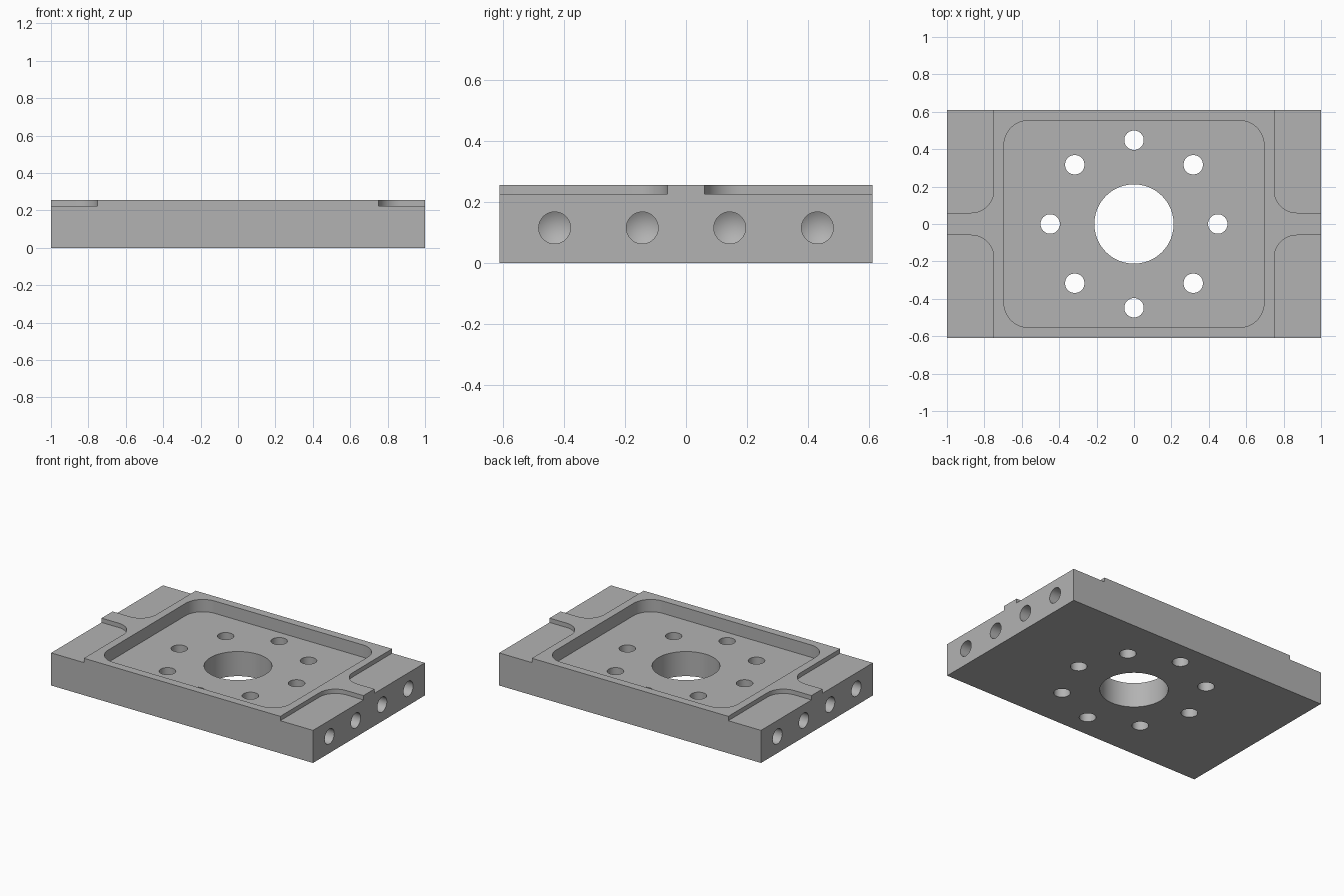
import bpy, bmesh, math

if "Cube" in bpy.data.objects:
    bpy.data.objects.remove(bpy.data.objects["Cube"])

HX, HY, TOP = 1.0, 0.61, 0.255
STEP_Z, FLOOR_Z = 0.225, 0.17

metal = bpy.data.materials.new("plain grey metal")
metal.diffuse_color = (0.45, 0.45, 0.45, 1)
metal.use_nodes = True
metal.node_tree.nodes["Principled BSDF"].inputs["Base Color"].default_value = metal.diffuse_color


def finish(name, bm):
    bmesh.ops.recalc_face_normals(bm, faces=bm.faces)
    me = bpy.data.meshes.new(name)
    bm.to_mesh(me)
    bm.free()
    ob = bpy.data.objects.new(name, me)
    bpy.context.collection.objects.link(ob)
    me.materials.append(metal)
    return ob


def prism(name, outline, z0, z1):
    bm = bmesh.new()
    face = bm.faces.new([bm.verts.new((x, y, z0)) for x, y in outline])
    ext = bmesh.ops.extrude_face_region(bm, geom=[face])
    verts = [v for v in ext["geom"] if isinstance(v, bmesh.types.BMVert)]
    bmesh.ops.translate(bm, verts=verts, vec=(0, 0, z1 - z0))
    return finish(name, bm)


def arc(cx, cy, r, a0, a1, n=12):
    return [(cx + r * math.cos(math.radians(a0 + (a1 - a0) * i / n)),
             cy + r * math.sin(math.radians(a0 + (a1 - a0) * i / n))) for i in range(n + 1)]


def circle(cx, cy, r, n):
    return arc(cx, cy, r, 0, 360, n)[:-1]


def drill(name, side, y, z, r, depth, n=40):
    # Blind bore with a conical tip, entering from one end of the plate
    bm = bmesh.new()
    rings = [[bm.verts.new((side * x, y + r * math.cos(math.tau * i / n),
                            z + r * math.sin(math.tau * i / n))) for i in range(n)]
             for x in (HX + 0.1, HX - depth)]
    tip = bm.verts.new((side * (HX - depth - 0.6 * r), y, z))
    bm.faces.new(rings[0])
    for i in range(n):
        j = (i + 1) % n
        bm.faces.new((rings[0][i], rings[0][j], rings[1][j], rings[1][i]))
        bm.faces.new((rings[1][i], rings[1][j], tip))
    return finish(name, bm)


# Main block
plate = prism("mounting_plate", [(-HX, -HY), (HX, -HY), (HX, HY), (-HX, HY)], 0, TOP)
cutters = []

# Central pocket with rounded corners
px, py, r = 0.695, 0.553, 0.13
pocket = []
for sx, sy, a in ((1, 1, 0), (-1, 1, 90), (-1, -1, 180), (1, -1, 270)):
    pocket += arc(sx * (px - r), sy * (py - r), r, a, a + 90)
cutters.append(prism("pocket_cutter", pocket, FLOOR_Z, TOP + 0.1))

# Lowered corner steps, leaving a flared tongue at each end
step = [(0.75, 0.8), (1.2, 0.8), (1.2, 0.06)] + arc(0.87, 0.18, 0.12, 270, 180)
for sx in (-1, 1):
    for sy in (-1, 1):
        cutters.append(prism("step_cutter", [(sx * x, sy * y) for x, y in step],
                             STEP_Z, TOP + 0.1))

# Centre bore and ring of eight bolt holes
cutters.append(prism("bore_cutter", circle(0, 0, 0.212, 72), -0.1, TOP + 0.1))
for k in range(8):
    a = k * math.tau / 8
    cutters.append(prism("bolt_hole_cutter",
                         circle(0.448 * math.cos(a), 0.448 * math.sin(a), 0.052, 40),
                         -0.1, TOP + 0.1))

# Blind holes in both ends
for side in (-1, 1):
    for y in (-0.43, -0.143, 0.143, 0.43):
        cutters.append(drill("end_hole_cutter", side, y, 0.115, 0.052, 0.25))

# Cut everything out of the block
for c in cutters:
    mod = plate.modifiers.new("cut", 'BOOLEAN')
    mod.operation = 'DIFFERENCE'
    mod.solver = 'EXACT'
    mod.object = c
    c.hide_render = True
bpy.context.view_layer.update()
cut = bpy.data.meshes.new_from_object(plate.evaluated_get(bpy.context.evaluated_depsgraph_get()))
plate.modifiers.clear()
plate.data = cut
for c in cutters:
    bpy.data.objects.remove(c)

# Smooth bore walls, crisp edges
bpy.context.view_layer.objects.active = plate
plate.select_set(True)
bpy.ops.object.shade_smooth_by_angle(angle=math.radians(25))
